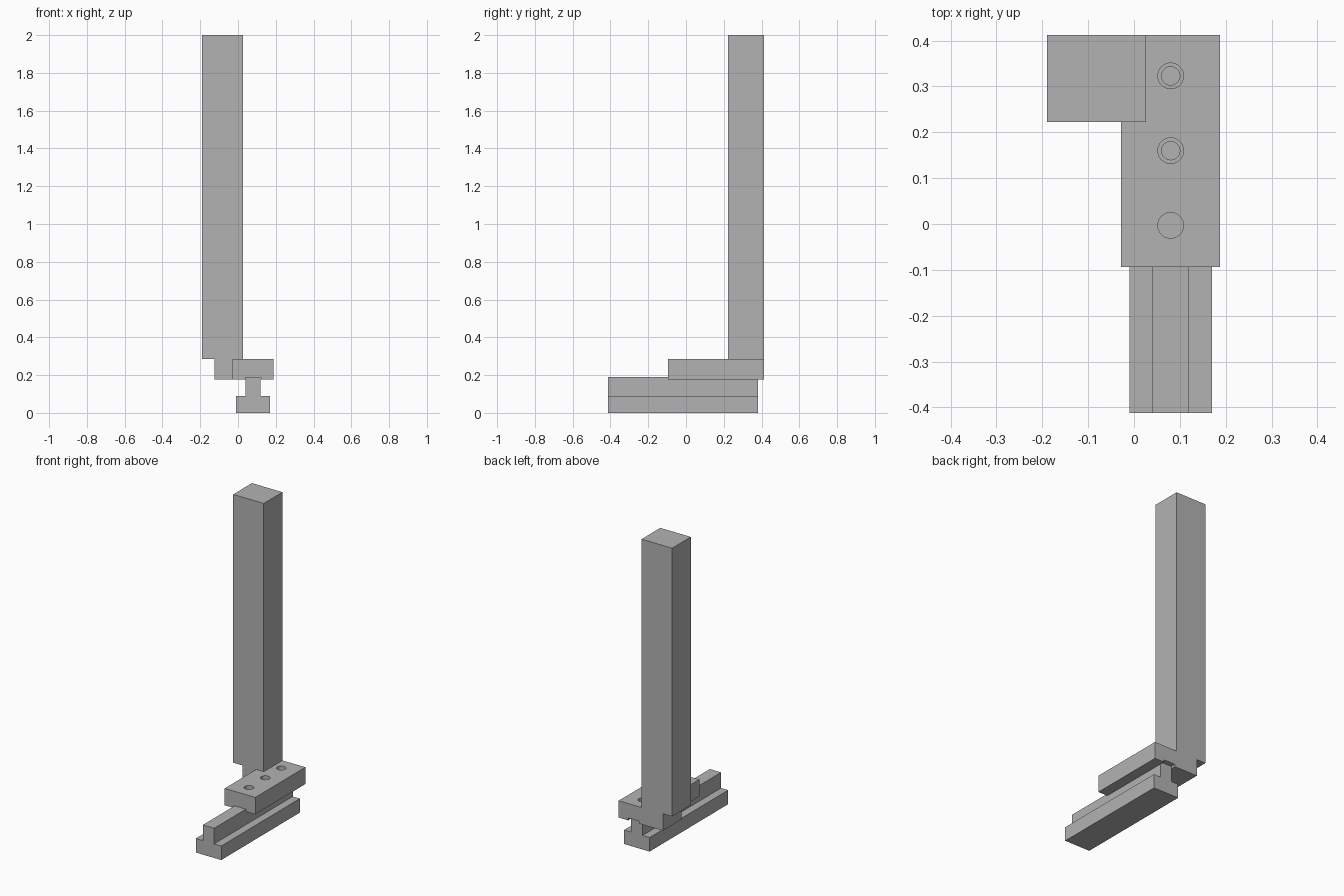
import bpy
import bmesh

default = bpy.data.objects.get("Cube")
if default:
    bpy.data.objects.remove(default, do_unlink=True)

grey = bpy.data.materials.new("plain grey")
grey.use_nodes = True
colour = (0.45, 0.45, 0.45, 1)
grey.diffuse_color = colour
for node in grey.node_tree.nodes:
    if node.type == "BSDF_PRINCIPLED":
        node.inputs["Base Color"].default_value = colour


def extrude_profile(name, points, front, back):
    """Extrude an (x, z) outline from front to back along y."""
    bm = bmesh.new()
    face = bm.faces.new([bm.verts.new((x, front, z)) for x, z in points])
    new = bmesh.ops.extrude_face_region(bm, geom=[face])["geom"]
    verts = [v for v in new if isinstance(v, bmesh.types.BMVert)]
    bmesh.ops.translate(bm, vec=(0, back - front, 0), verts=verts)
    bmesh.ops.recalc_face_normals(bm, faces=bm.faces)
    mesh = bpy.data.meshes.new(name)
    bm.to_mesh(mesh)
    bm.free()
    obj = bpy.data.objects.new(name, mesh)
    mesh.materials.append(grey)
    bpy.context.collection.objects.link(obj)
    return obj


def drill(target, x, y, radius, bottom, top):
    """Cut a round vertical hole."""
    bpy.ops.mesh.primitive_cylinder_add(
        vertices=40, radius=radius, depth=top - bottom,
        location=(x, y, (top + bottom) / 2))
    cutter = bpy.context.object
    cutter.name = "hole_cutter"
    cutter.hide_render = True
    cutter.data.materials.append(grey)
    mod = target.modifiers.new("hole", "BOOLEAN")
    mod.operation = "DIFFERENCE"
    mod.solver = "EXACT"
    mod.object = cutter
    bpy.context.view_layer.objects.active = target
    bpy.ops.object.modifier_apply(modifier=mod.name)
    bpy.data.objects.remove(cutter, do_unlink=True)


# Inverted-T guide rail
centre = 0.08
half_rail = [(0.09, 0), (0.09, 0.09), (0.04, 0.09), (0.04, 0.19)]
rail_outline = [(centre + x, z) for x, z in half_rail]
rail_outline += [(centre - x, z) for x, z in reversed(half_rail)]
extrude_profile("guide_rail", rail_outline, -0.412, 0.382)

# Sliding block with a shallow channel over the rail
low, high = 0.176, 0.284
block = extrude_profile("sliding_block", [
    (-0.028, low), (0.039, low), (0.039, 0.191), (0.121, 0.191),
    (0.121, low), (0.188, low), (0.188, high), (-0.028, high)],
    -0.094, 0.412)

# One plain hole and two counterbored holes
drill(block, centre, -0.003, 0.028, 0.1, 0.4)
for y in (0.16, 0.323):
    drill(block, centre, y, 0.028, 0.235, 0.4)
    drill(block, centre, y, 0.02, 0.1, 0.3)

# Tall square post with a narrower foot beside the block
extrude_profile("upright_post", [
    (-0.19, 2), (-0.19, high), (-0.125, high), (-0.125, low),
    (-0.028, low), (-0.028, high), (0.026, high), (0.026, 2)],
    0.223, 0.412)

# Smooth hole walls, sharp edges elsewhere
bpy.ops.object.select_all(action="DESELECT")
block.select_set(True)
bpy.context.view_layer.objects.active = block
bpy.ops.object.shade_smooth_by_angle()
